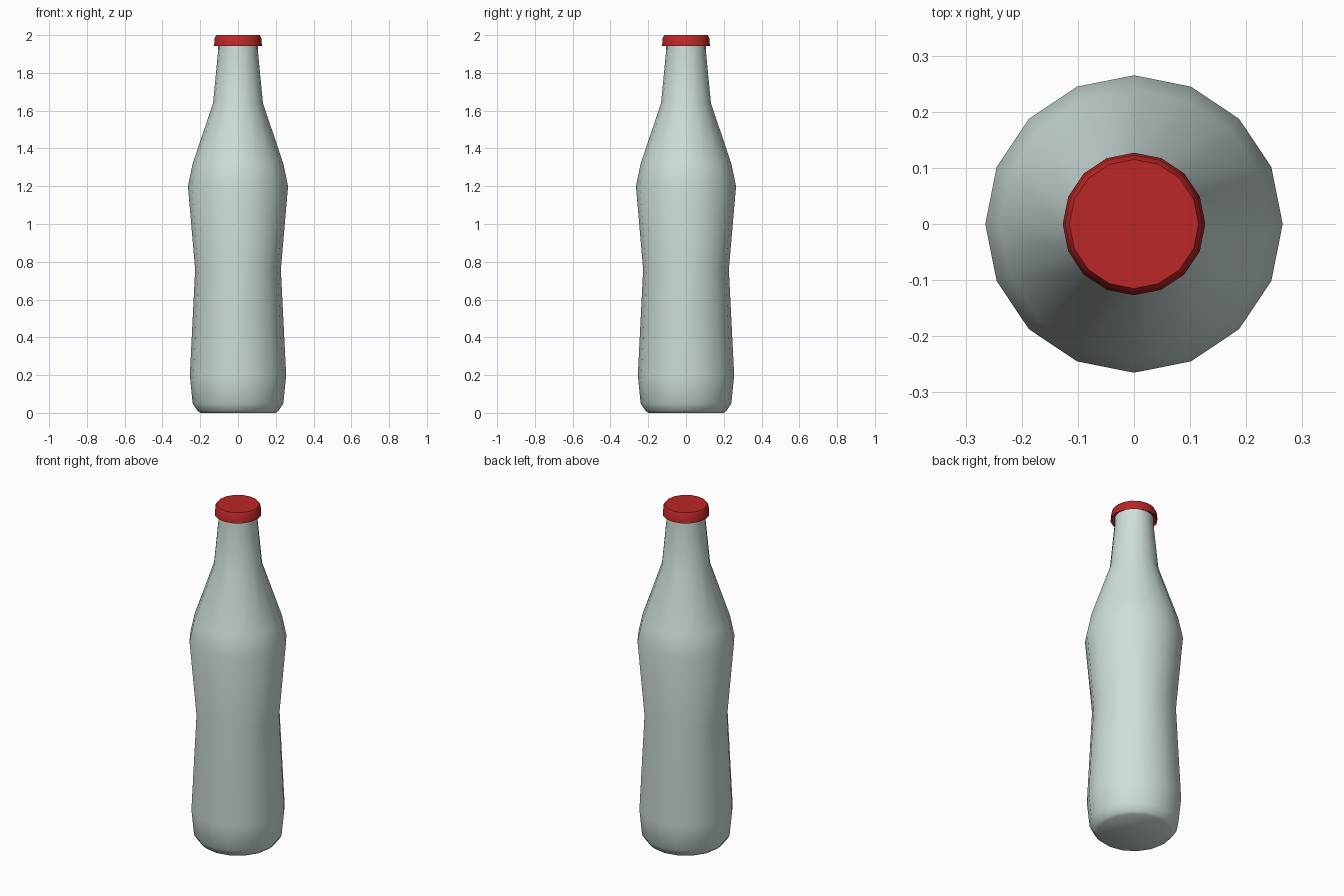
import bpy, bmesh, math

if "Cube" in bpy.data.objects:
    bpy.data.objects.remove(bpy.data.objects["Cube"])

SIDES = 16


def material(name, rgb):
    m = bpy.data.materials.new(name)
    m.diffuse_color = (*rgb, 1)
    m.use_nodes = True
    m.node_tree.nodes["Principled BSDF"].inputs["Base Color"].default_value = m.diffuse_color
    return m


def lathe(name, profile, mat, close_start, close_end):
    """Revolve (radius, z) points, listed bottom to top, around z."""
    bm = bmesh.new()
    rings = []
    for r, z in profile:
        rings.append([bm.verts.new((r * math.cos(2 * math.pi * i / SIDES),
                                    r * math.sin(2 * math.pi * i / SIDES), z))
                      for i in range(SIDES)])
    for a, b in zip(rings, rings[1:]):
        for i in range(SIDES):
            j = (i + 1) % SIDES
            bm.faces.new((a[i], a[j], b[j], b[i]))
    if close_start:
        bm.faces.new(rings[0][::-1])
    if close_end:
        bm.faces.new(rings[-1])
    me = bpy.data.meshes.new(name)
    bm.to_mesh(me)
    bm.free()
    me.materials.append(mat)
    ob = bpy.data.objects.new(name, me)
    bpy.context.collection.objects.link(ob)
    bpy.ops.object.select_all(action='DESELECT')
    ob.select_set(True)
    bpy.context.view_layer.objects.active = ob
    bpy.ops.object.shade_smooth_by_angle(angle=math.radians(55))
    return ob


glass = material("pale_glass", (0.62, 0.74, 0.71))
red = material("red_cap", (0.5, 0.02, 0.02))

# Bottle body: base, waist, shoulder and neck
lathe("bottle", [(0.20, 0.0), (0.215, 0.012), (0.24, 0.05), (0.255, 0.20),
                 (0.227, 0.76), (0.265, 1.20), (0.24, 1.32), (0.132, 1.64),
                 (0.105, 1.92), (0.105, 1.96)], glass, True, True)

# Cap: underside, flared skirt and flat top
lathe("cap", [(0.104, 1.955), (0.122, 1.952), (0.127, 1.942), (0.123, 1.985),
              (0.115, 2.0)], red, False, True)
